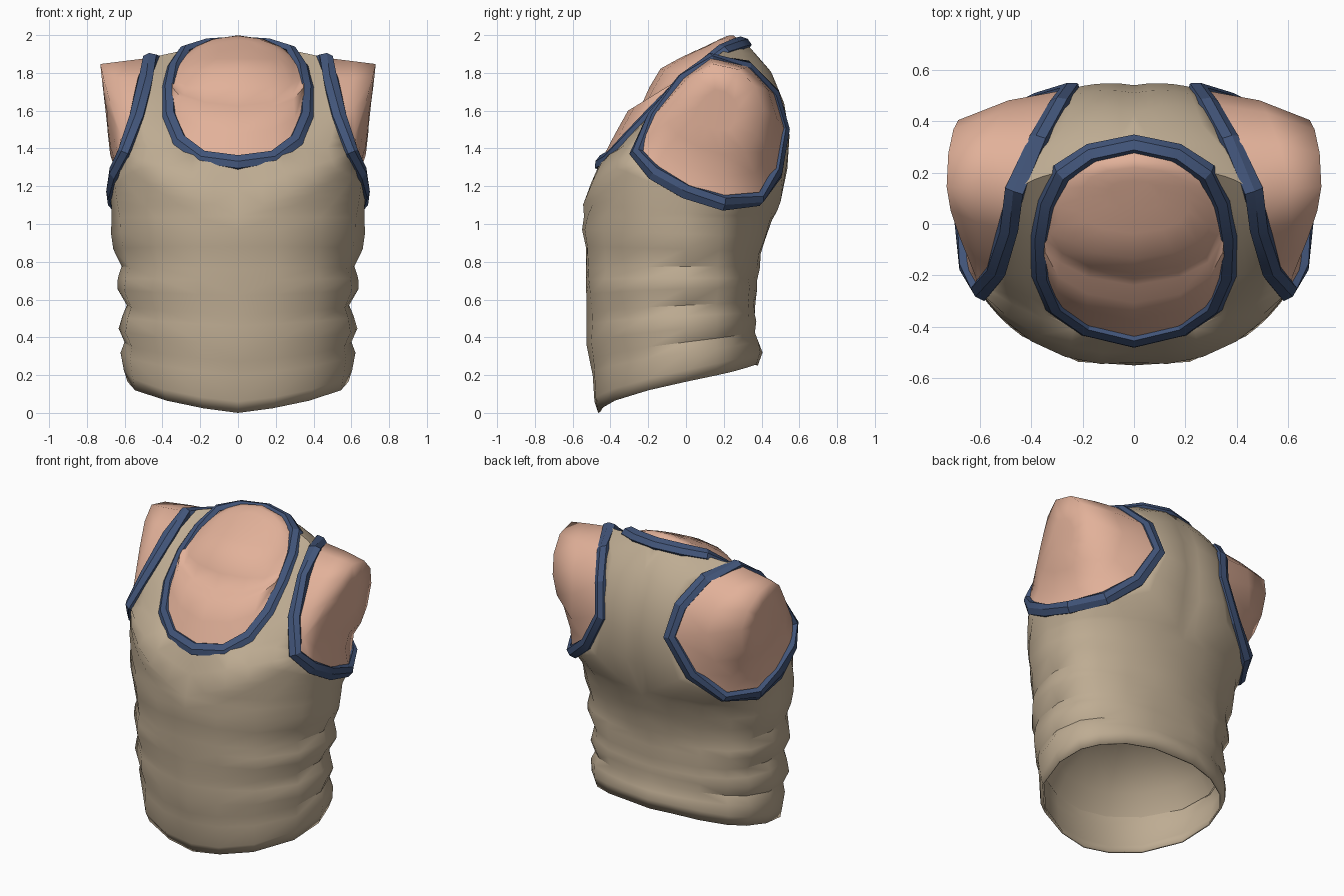
import bpy, bmesh, math
from mathutils import Vector

if "Cube" in bpy.data.objects:
    bpy.data.objects.remove(bpy.data.objects["Cube"])


def material(name, color):
    m = bpy.data.materials.new(name)
    m.diffuse_color = (*color, 1)
    m.use_nodes = True
    m.node_tree.nodes["Principled BSDF"].inputs["Base Color"].default_value = m.diffuse_color
    return m


TAN = material("tan_cloth", (0.515, 0.413, 0.290))
BLUE = material("navy_trim", (0.053, 0.089, 0.190))
SKIN = material("skin", (0.76, 0.44, 0.32))


def finish(name, bm, mat, angle, center=None, mirror=False, thick=0):
    """Weld, orient outward, shade and add mirror / thickness modifiers."""
    bmesh.ops.remove_doubles(bm, verts=bm.verts, dist=0.0005)
    bmesh.ops.recalc_face_normals(bm, faces=bm.faces)
    if center is not None:
        c = Vector(center)
        bm.normal_update()
        if sum(f.normal.dot(f.calc_center_median() - c) * f.calc_area() for f in bm.faces) < 0:
            bmesh.ops.reverse_faces(bm, faces=bm.faces)
    me = bpy.data.meshes.new(name)
    bm.to_mesh(me)
    bm.free()
    me.materials.append(mat)
    ob = bpy.data.objects.new(name, me)
    bpy.context.collection.objects.link(ob)
    bpy.ops.object.select_all(action='DESELECT')
    ob.select_set(True)
    bpy.context.view_layer.objects.active = ob
    bpy.ops.object.shade_smooth_by_angle(angle=math.radians(angle))
    if mirror:
        mod = ob.modifiers.new("mirror", 'MIRROR')
        mod.merge_threshold = 0.002
    if thick:
        mod = ob.modifiers.new("thickness", 'SOLIDIFY')
        mod.thickness = thick
        mod.offset = -1
    return ob


def loft(bm, rows, closed):
    """Skin a list of equally long point rows."""
    vs = [[bm.verts.new(p) for p in row] for row in rows]
    n = len(rows[0])
    for a, b in zip(vs, vs[1:]):
        for i in range(n if closed else n - 1):
            j = (i + 1) % n
            bm.faces.new((a[i], a[j], b[j], b[i]))
    return vs


# Edge of the armhole (right side), starting under the arm and going up the front
ARM = [Vector(p) for p in (
    (.665, .20, 1.11), (.672, .0, 1.17), (.655, -.17, 1.27), (.60, -.265, 1.38),
    (.535, -.18, 1.57), (.49, -.02, 1.77), (.465, .13, 1.88), (.37, .33, 1.835),
    (.29, .47, 1.69), (.25, .525, 1.50), (.38, .485, 1.27), (.55, .39, 1.13))]
# Half of the neckline, front centre to back centre, and the cloth normals along it
NECK = [Vector(p) for p in (
    (0, -.455, 1.325), (.19, -.41, 1.35), (.31, -.325, 1.44), (.365, -.20, 1.57),
    (.37, -.05, 1.72), (.345, .085, 1.83), (.285, .20, 1.92), (.17, .275, 1.95),
    (0, .31, 1.96))]
NECK_NORMALS = [Vector(p) for p in (
    (0, -.93, .36), (.3, -.85, .42), (.45, -.75, .5), (.5, -.55, .65), (.5, -.3, .8),
    (.45, 0, .85), (.35, .3, .85), (.18, .52, .8), (0, .58, .8))]


def flip(p):
    return Vector((-p.x, p.y, p.z))


NECK_LOOP = NECK + [flip(p) for p in NECK[-2:0:-1]]
NECK_NORMALS += [flip(p) for p in NECK_NORMALS[-2:0:-1]]

# Shirt body levels: front z, back z, half width, front depth, back depth
LEVELS = [
    (.00, .25, .585, .465, .38), (.06, .32, .60, .49, .40), (.20, .37, .615, .495, .385),
    (.27, .42, .595, .505, .365), (.36, .48, .63, .52, .375), (.46, .52, .615, .52, .37),
    (.52, .58, .595, .525, .37), (.62, .66, .645, .53, .375), (.70, .70, .64, .535, .37),
    (.76, .77, .615, .535, .385), (.88, .84, .655, .535, .39), (.97, .92, .665, .55, .42),
    (1.04, 1.02, .67, .54, .455)]
ANGLES = (-90, -68, -45, -20, 0, 16, 28, 45, 68, 90)


def body_point(i, deg):
    zf, zb, hx, yf, yb = LEVELS[i]
    c, s = math.cos(math.radians(deg)), math.sin(math.radians(deg))
    c = max(c, 0) if abs(deg) < 90 else 0
    p = 2.25
    r = ((c / hx) ** p + (abs(s) / (yb if s > 0 else yf)) ** p) ** (-1 / p)
    if 0 < i < len(LEVELS) - 1:
        r += .007 * math.sin(math.radians(deg) * 5 + i * 7)   # cloth ripples
    lift = .04 * c * (1 - i / 12)
    return Vector((r * c, r * s, zf + (zb - zf) * (s + 1) / 2 + lift))


def arm_at(t):
    t -= 1
    i = int(t)
    return ARM[i % 12].lerp(ARM[(i + 1) % 12], t - i)


def around(a, b, t, wrap):
    """Blend two points, partly in cylinder coordinates so the cloth wraps the body."""
    angle = [math.atan2(p.y, p.x) for p in (a, b)]
    rad = [math.hypot(p.x, p.y) for p in (a, b)]
    g, r = angle[0] * (1 - t) + angle[1] * t, rad[0] * (1 - t) + rad[1] * t
    round_p = Vector((r * math.cos(g), r * math.sin(g), a.z * (1 - t) + b.z * t))
    return a.lerp(b, t).lerp(round_p, wrap)


# Cloth stations around the armhole: armhole parameter, outer point, wrap amount
top = {a: body_point(len(LEVELS) - 1, a) for a in ANGLES}
STATIONS = [(1, top[16], 1), (2, top[0], 1), (2.8, top[-20], 1), (3.3, top[-45], 1),
            (3.6, top[-68], 1), (3.8, top[-90], .95), (4, Vector((0, -.50, 1.18)), .75)]
STATIONS += list(zip((4.25, 4.5, 4.75, 5, 5.7, 6.3, 7, 7.8, 8.3), NECK,
                     (.4, .4, .5, .6, .8, 1, 1, 1, 1)))
STATIONS += [(8.8, Vector((0, .43, 1.83)), 1), (9.4, Vector((0, .51, 1.65)), 1),
             (10, Vector((0, .54, 1.45)), 1), (10.6, Vector((0, .52, 1.25)), 1),
             (11, top[90], 1), (11.3, top[68], 1), (11.7, top[45], 1), (12.2, top[28], 1)]

# Shirt: wrinkled lower tube plus chest, straps and back around the armhole
bm = bmesh.new()
loft(bm, [[body_point(i, a) for a in ANGLES] for i in range(len(LEVELS))], False)
STEPS = 5
loft(bm, [[around(arm_at(t), out, k / STEPS, w) for t, out, w in STATIONS]
          for k in range(STEPS + 1)], True)
for v in bm.verts:
    if abs(v.co.x) < 1e-4:
        v.co.x = 0
finish("shirt", bm, TAN, 38, (0, 0, 1), mirror=True, thick=.012)

# Domed lining closing the shirt above the hem
bm = bmesh.new()
half = [body_point(3, a) for a in ANGLES]
rim = half + [flip(p) for p in half[-2:0:-1]]
mid = Vector((0, -.06, .37))
rings = loft(bm, [[mid.lerp(p, f) + Vector((0, 0, h)) for p in rim]
                  for f, h in ((.97, 0), (.85, .12), (.6, .22), (.25, .28))], True)
bm.faces.new(rings[-1])
finish("inner_lining", bm, TAN, 60, (0, 0, 2))


def cloth_normal(t):
    """Cloth normal at the armhole edge at parameter t."""
    ext = STATIONS + [(13, STATIONS[0][1], 1)]
    for (t0, p0, w0), (t1, p1, w1) in zip(ext, ext[1:]):
        if t0 <= t <= t1:
            f = (t - t0) / (t1 - t0)
            a = arm_at(t)
            into = around(a, p0.lerp(p1, f), .15, w0 + (w1 - w0) * f) - a
            n = into.cross(arm_at(t + 1) - arm_at(t + 11))
            return n if n.dot(a - Vector((0, .05, min(a.z, 1.45)))) > 0 else -n


# Ridged trim bands lying flush on the cloth
PROFILE = ((-.018, -.039), (.014, -.037), (.026, .002), (.014, .037), (-.018, .039))


def trim(name, loop, normals, mirror):
    bm = bmesh.new()
    n = len(loop)
    rows = []
    for i, p in enumerate(loop):
        tangent = (loop[(i + 1) % n] - loop[i - 1]).normalized()
        out = (normals[i] - tangent * normals[i].dot(tangent)).normalized()
        side = tangent.cross(out)
        rows.append([p + out * u + side * w for u, w in PROFILE])
    loft(bm, rows + rows[:1], True)
    finish(name, bm, BLUE, 25, mirror=mirror)


trim("armhole_trim", ARM, [cloth_normal(i + 1) for i in range(12)], True)
trim("neck_trim", NECK_LOOP, NECK_NORMALS, False)


# Shoulder stubs: armhole edge out to a rounded, slanted end
def stub_ring(scale):
    row = []
    for p in ARM:
        y = .17 + (p.y - .17) * (.66 if p.y > .17 else .62)
        z = 1.85 + .62 * (p.z - 1.885)
        y, z = .16 + (y - .16) * scale, 1.6 + (z - 1.6) * scale
        x = .73 - .11 * (1.85 - z) - (.6 if y < .17 else .35) * (y - .17) ** 2
        row.append(Vector((x, y, z)))
    return row


bm = bmesh.new()
outer = stub_ring(1)
middle = [a.lerp(b, .55) + Vector((-.03 * max(0, min(1, (1.5 - a.z) * 3)), (b.y - .18) * .1, 0))
          for a, b in zip(ARM, outer)]
rings = loft(bm, [ARM, middle, outer, stub_ring(.45)], True)
bm.faces.new(rings[-1])
finish("shoulder", bm, SKIN, 150, (.5, .15, 1.5), mirror=True)

# Upper chest, collarbone ridge and rounded neck base
# width factor, front y, front z, back y, back z, side drop
NECK_RINGS = ((1, -.455, 1.32, .30, 1.955, 0), (.97, -.385, 1.47, .295, 1.96, 0),
              (.95, -.315, 1.595, .29, 1.965, 0), (.93, -.245, 1.62, .285, 1.97, 0),
              (.90, -.20, 1.72, .275, 1.98, .4), (.80, -.14, 1.82, .25, 1.999, .7),
              (.58, -.04, 1.875, .22, 1.996, .7), (.28, .05, 1.918, .17, 1.975, .7))
bm = bmesh.new()
rows = []
for k, (f, yf, zf, yb, zb, drop) in enumerate(NECK_RINGS):
    row = []
    for p in NECK_LOOP:
        s = (p.y + .465) / .775
        x = p.x * f
        q = Vector((x, yf + (yb - yf) * s, zf + (zb - zf) * s - drop * x * x))
        row.append(p.copy() if k == 0 else q)
    rows.append(row)
rings = loft(bm, rows, True)
bm.faces.new(rings[-1])
finish("neck_and_chest", bm, SKIN, 60, (0, .1, 1.4))
